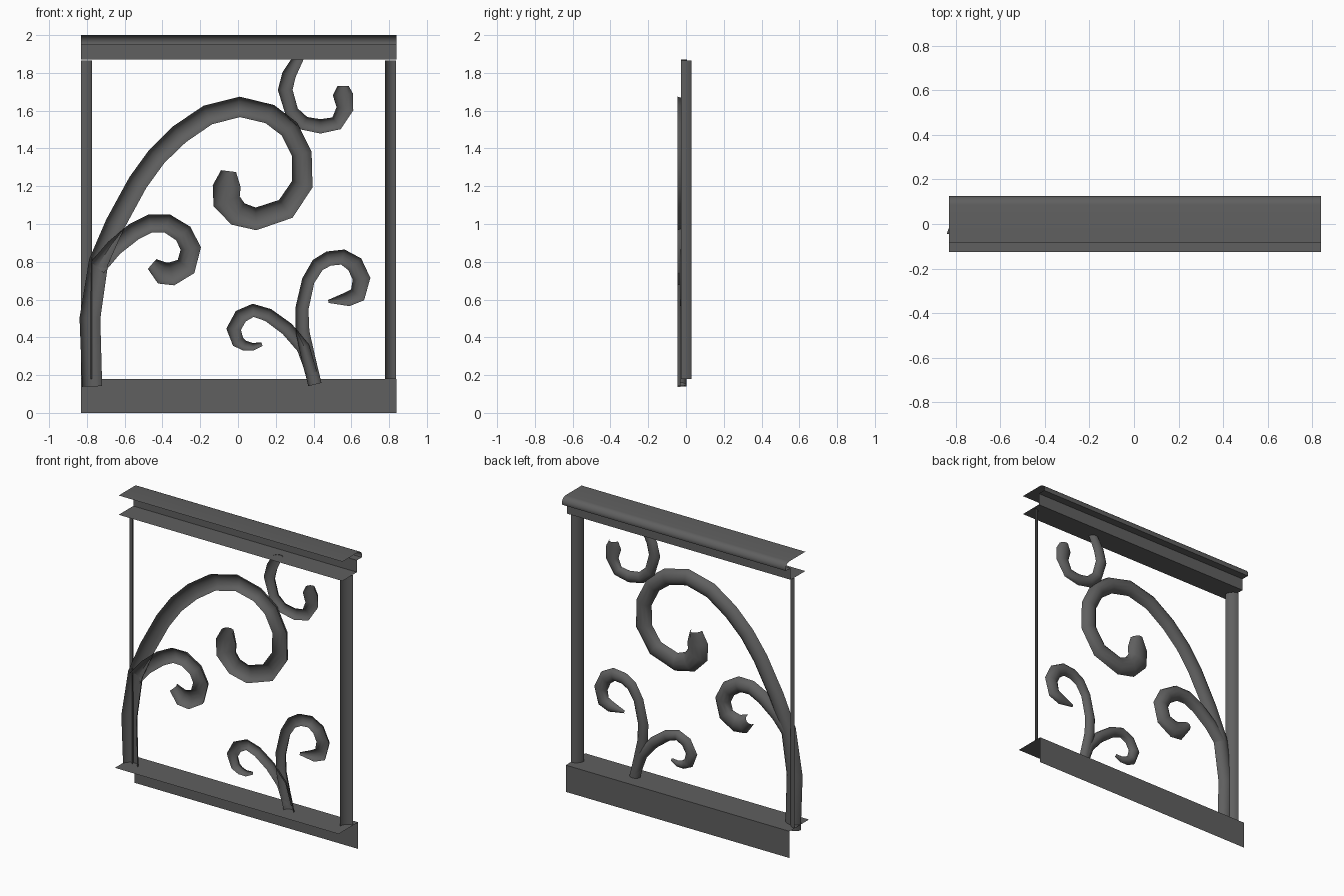
import bpy, math
from mathutils import Vector

iron = bpy.data.materials.new("dark_iron")
iron.diffuse_color = (0.115, 0.115, 0.115, 1)


def make(name, verts, faces):
    me = bpy.data.meshes.new(name)
    me.from_pydata(verts, [], faces)
    me.materials.append(iron)
    ob = bpy.data.objects.new(name, me)
    bpy.context.collection.objects.link(ob)
    bpy.ops.object.select_all(action='DESELECT')
    bpy.context.view_layer.objects.active = ob
    ob.select_set(True)
    bpy.ops.object.shade_smooth_by_angle(angle=math.radians(40))
    return ob


def grid(name, rows):
    """Open sheet through equal-length rows of points."""
    n = len(rows[0])
    verts = [p for r in rows for p in r]
    faces = [(i * n + j, i * n + j + 1, (i + 1) * n + j + 1, (i + 1) * n + j)
             for i in range(len(rows) - 1) for j in range(n - 1)]
    return make(name, verts, faces)


def rail(name, profile, x0=-0.83, x1=0.838):
    return grid(name, [[(x, y, z) for y, z in profile] for x in (x1, x0)])


def scroll(name, path, depth, front, segs=6):
    """Half-round strip swept along (x, z, half width) points, hollow side to the front."""
    rows = []
    for i, (x, z, w) in enumerate(path):
        a, b = path[max(i - 1, 0)], path[min(i + 1, len(path) - 1)]
        p = Vector((x, z))
        t1 = (p - Vector(a[:2])).normalized()
        t2 = (Vector(b[:2]) - p).normalized()
        t = (t1 + t2).normalized()
        nx, nz = -t.y, t.x
        d = depth * min(1, w / 0.03)
        row = []
        for k in range(segs + 1):
            ang = math.pi * k / segs
            c, s = math.cos(ang) * w, math.sin(ang) * d
            row.append((x + nx * c, front + s, min(z + nz * c, 1.872)))
        rows.append(row)
    return grid(name, rows)


# Handrail with a rounded nose at the back, and its lower flange
nose = [(0.085 + 0.04 * math.sin(a), 1.96 + 0.04 * math.cos(a))
        for a in (math.pi / 2 * k / 5 for k in range(6))]
rail("top_rail", [(-0.085, 2.0)] + nose +
     [(0.122, 1.95), (0.07, 1.95), (0.07, 1.87), (-0.085, 1.87)])

# Base rail: flat ledge and back skirt
rail("bottom_rail", [(-0.125, 0.18), (0.083, 0.18), (0.083, 0.0)])

# Corner posts: quarter-round open sheets
for side, name in ((-1, "left_post"), (1, "right_post")):
    arc = [(0.003 + side * (0.833 - 0.057 * math.cos(a)), -0.027 + 0.057 * math.sin(a))
           for a in (math.pi / 2 * k / 5 for k in range(6))]
    grid(name, [[(x, y, z) for x, y in arc] for z in (0.18, 1.865)])

# Large scroll
scroll("main_scroll", [
    (-0.772, 0.14, .053), (-0.784, 0.50, .055), (-0.738, 0.80, .052),
    (-0.65, 1.0, .053), (-0.53, 1.22, .053), (-0.43, 1.358, .053),
    (-0.31, 1.475, .054), (-0.16, 1.577, .054), (0.01, 1.62, .054),
    (0.168, 1.582, .053), (0.272, 1.503, .053), (0.338, 1.37, .053),
    (0.34, 1.21, .057), (0.253, 1.08, .059), (0.095, 1.027, .06),
    (0.0, 1.053, .066), (-0.06, 1.12, .074), (-0.06, 1.20, .074),
    (-0.05, 1.28, .04)], 0.046, -0.044)

# Branch off the large scroll
scroll("branch_scroll", [
    (-0.745, 0.77, .045), (-0.655, 0.875, .045), (-0.55, 0.96, .047),
    (-0.465, 1.003, .048), (-0.375, 1.003, .05), (-0.29, 0.95, .052),
    (-0.25, 0.87, .054), (-0.275, 0.775, .056), (-0.35, 0.736, .062),
    (-0.40, 0.74, .06), (-0.455, 0.788, .034)], 0.046, -0.044)

# Scroll hanging from the handrail
scroll("hanging_scroll", [
    (0.314, 1.885, .036), (0.27, 1.79, .037), (0.25, 1.71, .039),
    (0.285, 1.592, .037), (0.35, 1.533, .037), (0.437, 1.517, .038),
    (0.522, 1.533, .038), (0.566, 1.61, .045), (0.556, 1.685, .054),
    (0.556, 1.73, .03)], 0.031, -0.027)

# Pair of scrolls growing from the base rail
scroll("tall_base_scroll", [
    (0.407, 0.15, .036), (0.37, 0.30, .037), (0.342, 0.43, .036),
    (0.338, 0.55, .035), (0.372, 0.70, .034), (0.422, 0.783, .037),
    (0.48, 0.817, .039), (0.555, 0.825, .041), (0.618, 0.787, .046),
    (0.654, 0.71, .047), (0.633, 0.625, .045), (0.58, 0.602, .038),
    (0.478, 0.59, .008)], 0.034, -0.032)
scroll("short_base_scroll", [
    (0.39, 0.21, .03), (0.345, 0.345, .035), (0.26, 0.445, .036),
    (0.16, 0.518, .035), (0.08, 0.543, .035), (0.015, 0.512, .038),
    (-0.023, 0.443, .039), (0.0, 0.377, .034), (0.035, 0.356, .027),
    (0.08, 0.35, .02), (0.127, 0.364, .01)], 0.034, -0.032)
